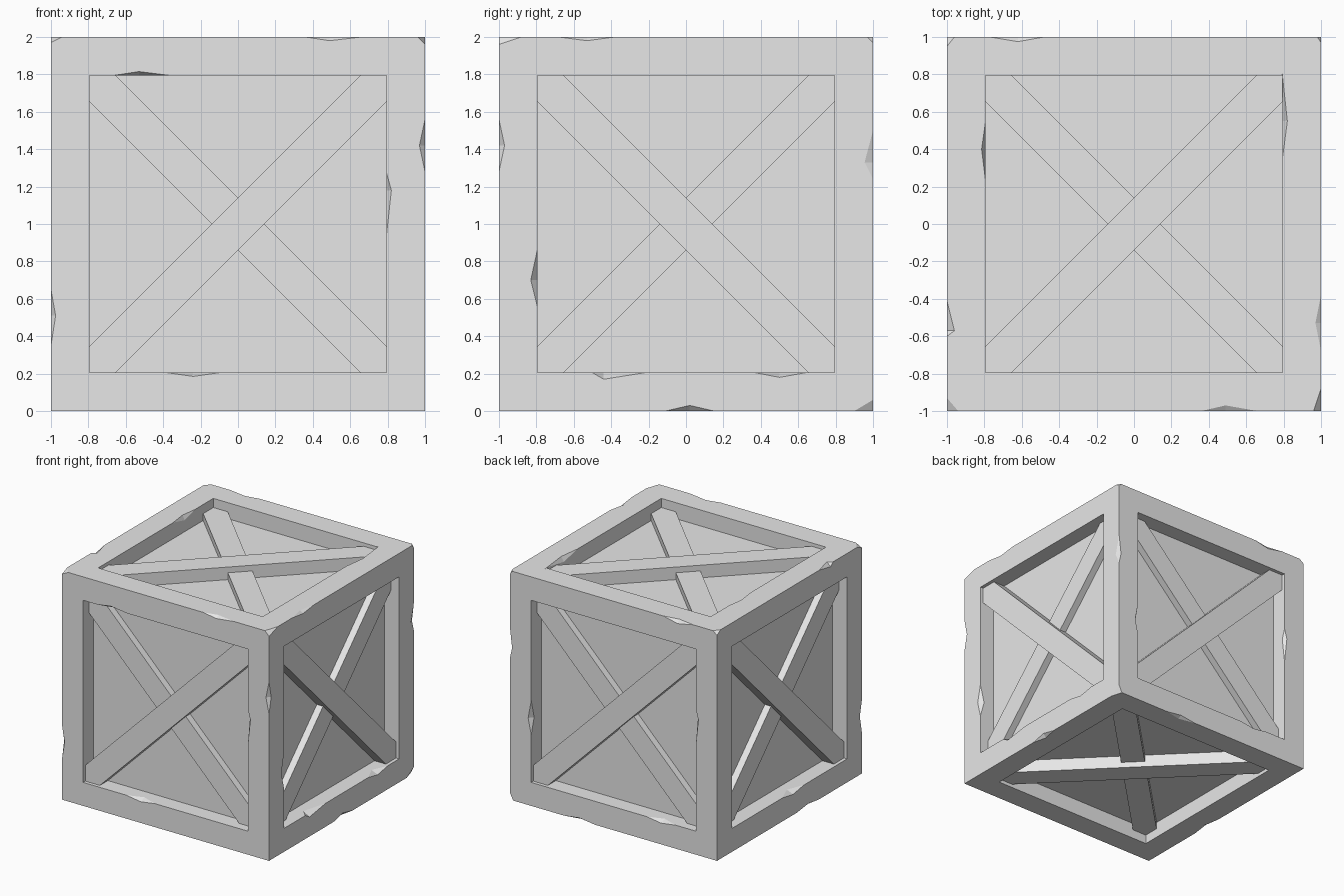
import bpy, bmesh
from mathutils import Vector, Matrix

HALF, OPEN, PANEL = 1.0, 0.795, 0.86      # outer half, opening half, panel depth
CENTRE = Vector((0, 0, 1))

cube = bpy.data.objects.get("Cube")
if cube:
    bpy.data.objects.remove(cube, do_unlink=True)

grey = bpy.data.materials.new("plain grey")
grey.use_nodes = True
grey.diffuse_color = (0.8, 0.8, 0.8, 1)
grey.node_tree.nodes["Principled BSDF"].inputs["Base Color"].default_value = (0.8, 0.8, 0.8, 1)


def make_object(name, bm):
    bmesh.ops.recalc_face_normals(bm, faces=bm.faces)
    mesh = bpy.data.meshes.new(name)
    bm.to_mesh(mesh)
    bm.free()
    mesh.materials.append(grey)
    obj = bpy.data.objects.new(name, mesh)
    bpy.context.collection.objects.link(obj)
    return obj


def add_hull(bm, points):
    verts = [bm.verts.new(p) for p in points]
    bmesh.ops.convex_hull(bm, input=verts)


# Crate body: a cube with every side inset and pushed in to a panel
bm = bmesh.new()
bmesh.ops.create_cube(bm, size=2, matrix=Matrix.Translation(CENTRE))
sides = list(bm.faces)
bmesh.ops.inset_individual(bm, faces=sides, thickness=HALF - OPEN, use_even_offset=True)
bmesh.ops.inset_individual(bm, faces=sides, thickness=0, depth=PANEL - HALF)
body = make_object("crate_frame", bm)

# Chips along edges: a shallow four-point wedge, reaching outside the wood
chips = bmesh.new()


def edge_chip(axis, edge, start, middle, end, into, depths):
    """edge: point on the edge; into: two directions across the adjoining faces."""
    def at(t):
        p = Vector(edge)
        p[axis] = t
        return p
    a, b = at(start), at(end)
    f, t = (at(middle) + Vector(d) * s for d, s in zip(into, depths))
    m = (f + t) / 2
    add_hull(chips, [a + (a - m) * 0.3, b + (b - m) * 0.3, f + (f - t) * 0.5, t + (t - f) * 0.5])


def corner_chip(corner, sizes):
    c = Vector(corner)
    inward = (-c.x, -c.y, 1 - c.z)
    pts = []
    for i in range(3):
        p = c.copy()
        p[i] += inward[i] * sizes[i]
        pts.append(p)
    m = sum(pts, Vector()) / 3
    add_hull(chips, [m + (p - m) * 3 for p in pts] + [c + (c - m) * 4])


X, Y, Z = 0, 1, 2
L, R, F, B, D, U = (-1, 0, 0), (1, 0, 0), (0, -1, 0), (0, 1, 0), (0, 0, -1), (0, 0, 1)
LOW, HIGH = 1 - OPEN, 1 + OPEN

# Outer edges
edge_chip(X, (0, -1, 2), 0.36, 0.49, 0.66, (D, B), (0.02, 0.03))
edge_chip(Z, (1, -1, 0), 1.28, 1.42, 1.56, (L, B), (0.03, 0.03))
edge_chip(Z, (-1, -1, 0), 0.35, 0.51, 0.65, (R, B), (0.025, 0.03))
edge_chip(Y, (1, 0, 2), -0.68, -0.53, -0.38, (D, L), (0.02, 0.03))
edge_chip(Z, (1, 1, 0), 1.24, 1.33, 1.5, (F, L), (0.045, 0.02))
edge_chip(Y, (1, 0, 0), -0.11, 0.02, 0.15, (U, L), (0.03, 0.03))
edge_chip(Y, (-1, 0, 2), -0.6, -0.57, -0.41, (R, D), (0.04, 0.03))
edge_chip(X, (0, 1, 2), -0.77, -0.62, -0.48, (F, D), (0.025, 0.03))
edge_chip(X, (0, 1, 0), 0.18, 0.33, 0.48, (F, U), (0.03, 0.02))
edge_chip(Y, (-1, 0, 0), -0.4, -0.26, -0.1, (R, U), (0.03, 0.02))

# Edges of the openings
edge_chip(Z, (OPEN, -1, 0), 0.95, 1.18, 1.27, (R, B), (0.025, 0.03))
edge_chip(X, (0, -1, LOW), -0.38, -0.24, -0.1, (D, B), (0.02, 0.05))
edge_chip(X, (0, -1, HIGH), -0.66, -0.53, -0.37, (U, B), (0.02, 0.03))
edge_chip(Y, (1, 0, LOW), -0.5, -0.44, -0.22, (D, L), (0.035, 0.06))
edge_chip(Y, (1, 0, LOW), 0.37, 0.5, 0.64, (D, L), (0.025, 0.06))
edge_chip(Z, (1, -OPEN, 0), 0.56, 0.7, 0.86, (F, L), (0.035, 0.04))
edge_chip(Y, (-OPEN, 0, 2), 0.24, 0.4, 0.54, (L, D), (0.02, 0.04))
edge_chip(Y, (OPEN, 0, 2), 0.36, 0.55, 0.78, (R, D), (0.025, 0.04))
edge_chip(Z, (-OPEN, 1, 0), 0.95, 1.18, 1.27, (L, F), (0.025, 0.03))
edge_chip(Z, (OPEN, 1, 0), 0.62, 0.76, 0.92, (R, F), (0.03, 0.04))
edge_chip(X, (0, 1, LOW), -0.6, -0.46, -0.32, (D, F), (0.02, 0.05))
edge_chip(Y, (-1, 0, LOW), -0.2, -0.05, 0.1, (D, R), (0.025, 0.06))

# Knocked-off corners
corner_chip((1, -1, 2), (0.04, 0.12, 0.04))
corner_chip((-1, -1, 2), (0.06, 0.07, 0.03))
corner_chip((1, 1, 0), (0.03, 0.1, 0.06))
corner_chip((1, 1, 2), (0.02, 0.03, 0.03))
corner_chip((-1, 1, 2), (0.04, 0.05, 0.03))

cutter = make_object("chip_cutter", chips)
cutter.hide_render = True
mod = body.modifiers.new("chips", 'BOOLEAN')
mod.operation, mod.solver, mod.object = 'DIFFERENCE', 'EXACT', cutter
bpy.context.view_layer.objects.active = body
bpy.ops.object.modifier_apply(modifier=mod.name)
bpy.data.objects.remove(cutter, do_unlink=True)


# Crossed braces: mitred boards running from corner to corner of each opening
def brace(name, u, v, flip, top):
    u, v = Vector(u), Vector(v)
    n = u.cross(v)
    a, c = OPEN, OPEN - 0.14
    outline = [(-a, -a), (-c, -a), (a, c), (a, a), (c, a), (-a, -c)]
    bm = bmesh.new()
    add_hull(bm, [CENTRE + u * p * flip + v * q + n * h
                  for h in (PANEL - 0.01, top) for p, q in outline])
    bmesh.ops.dissolve_limit(bm, angle_limit=0.01, verts=bm.verts, edges=bm.edges)
    make_object(name, bm)


for side, u, v, flip in (("front", R, U, 1), ("back", L, U, 1), ("right", B, U, -1),
                         ("left", F, U, -1), ("top", R, B, 1), ("bottom", R, F, 1)):
    brace(side + "_outer_brace", u, v, flip, 0.97)
    brace(side + "_inner_brace", u, v, -flip, 0.92)
